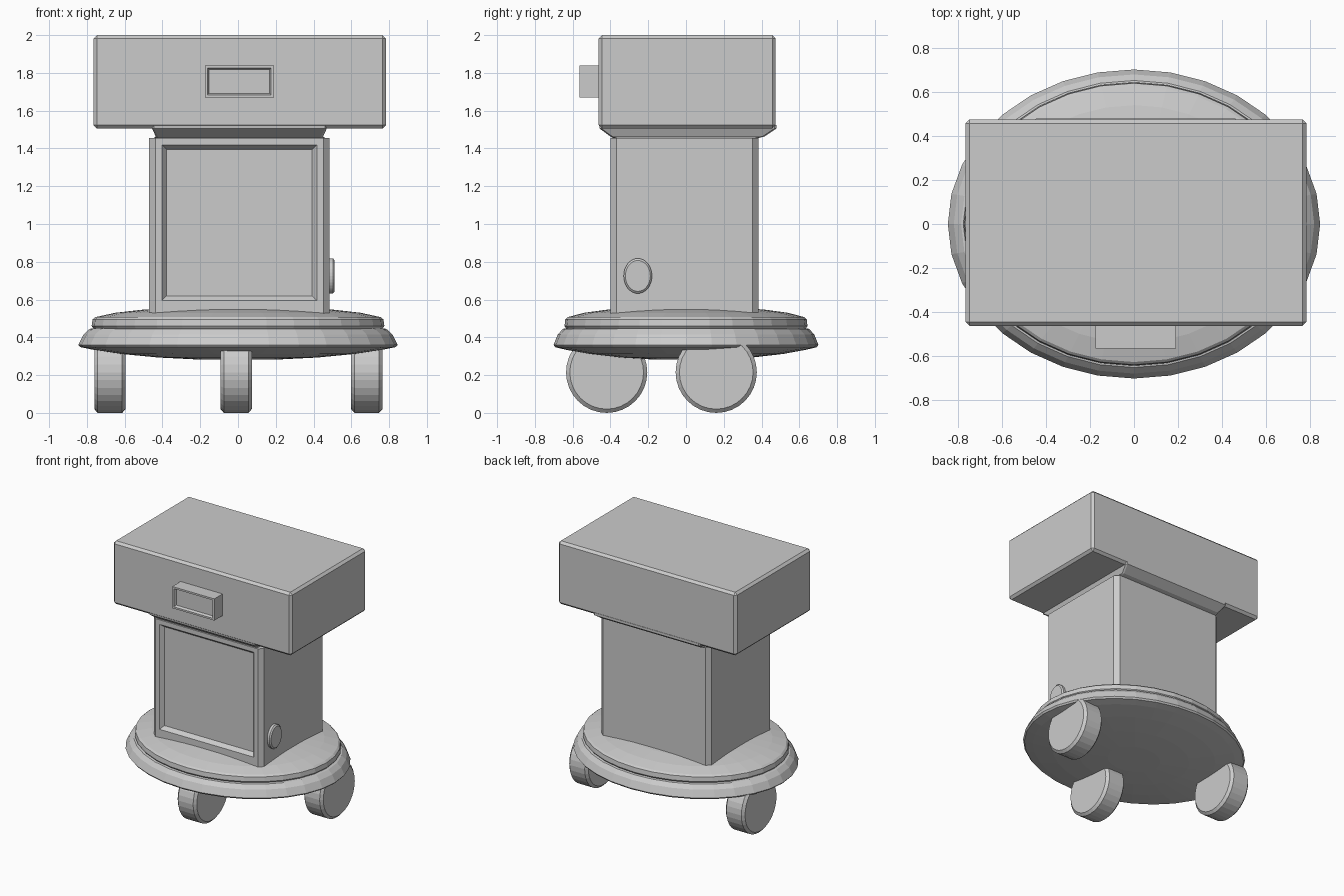
import bpy, bmesh, math

if "Cube" in bpy.data.objects:
    bpy.data.objects.remove(bpy.data.objects["Cube"])

grey = bpy.data.materials.new("plain grey")
grey.diffuse_color = (0.6, 0.6, 0.6, 1)
grey.use_nodes = True
grey.node_tree.nodes["Principled BSDF"].inputs["Base Color"].default_value = grey.diffuse_color


def finish(name, bm):
    bmesh.ops.recalc_face_normals(bm, faces=bm.faces[:])
    me = bpy.data.meshes.new(name)
    bm.to_mesh(me)
    bm.free()
    me.materials.append(grey)
    ob = bpy.data.objects.new(name, me)
    bpy.context.collection.objects.link(ob)
    return ob


def loft(rings):
    """Skin a list of equal-length point rings and cap both ends."""
    bm = bmesh.new()
    rows = [[bm.verts.new(p) for p in r] for r in rings]
    n = len(rows[0])
    for a, b in zip(rows, rows[1:]):
        for i in range(n):
            j = (i + 1) % n
            bm.faces.new((a[i], a[j], b[j], b[i]))
    bm.faces.new(rows[0][::-1])
    bm.faces.new(rows[-1])
    bmesh.ops.recalc_face_normals(bm, faces=bm.faces[:])
    return bm


def cut_rect(x0, x1, y0, y1, c, z):
    """Rectangle ring with chamfered corners."""
    return [(x0 + c, y0, z), (x1 - c, y0, z), (x1, y0 + c, z), (x1, y1 - c, z),
            (x1 - c, y1, z), (x0 + c, y1, z), (x0, y1 - c, z), (x0, y0 + c, z)]


def ellipse(rx, ry, z, n=32):
    return [(rx * math.cos(2 * math.pi * i / n), ry * math.sin(2 * math.pi * i / n), z)
            for i in range(n)]


def recess_front(bm, steps):
    """Inset the largest front-facing face by (thickness, depth) steps."""
    f = max((f for f in bm.faces if f.normal.y < -0.99), key=lambda f: f.calc_area())
    for t, d in steps:
        bmesh.ops.inset_region(bm, faces=[f], thickness=t, depth=d, use_even_offset=True)


# domed oval base in two tiers
tiers = [(0.2, 0.282), (0.42, 0.293), (0.62, 0.312), (0.77, 0.335), (0.835, 0.348),
         (0.845, 0.36), (0.818, 0.415), (0.785, 0.445), (0.765, 0.448), (0.775, 0.46),
         (0.77, 0.495), (0.755, 0.507), (0.65, 0.53), (0.5, 0.547), (0.25, 0.56)]
finish("base", loft([ellipse(r, r * 0.83, z) for r, z in tiers]))

# column with recessed front panel
bm = loft([cut_rect(-0.47, 0.485, -0.40, 0.385, 0.032, z) for z in (0.45, 0.56, 1.455)])
recess_front(bm, [(0.036, 0), (0.012, -0.015), (0.012, -0.015)])
finish("column", bm)

# neck flaring out to the head
finish("neck", loft([cut_rect(-0.45, 0.465, -0.385, 0.375, 0.03, 1.453),
                     cut_rect(-0.435, 0.45, -0.40, 0.415, 0.01, 1.463),
                     cut_rect(-0.455, 0.47, -0.457, 0.478, 0.01, 1.485 + 0.02),
                     cut_rect(-0.455, 0.47, -0.46, 0.478, 0.01, 1.525)]))

# head block with chamfered edges
bm = loft([[(-0.765, -0.462, z), (0.783, -0.462, z), (0.783, 0.475, z), (-0.765, 0.475, z)]
           for z in (1.505, 2.0)])
bmesh.ops.bevel(bm, geom=bm.edges[:], offset=0.018, segments=1, affect='EDGES')
finish("head", bm)

# front handle with recessed face
bm = loft([[(-0.175, -0.565, z), (0.19, -0.565, z), (0.19, -0.44, z), (-0.175, -0.44, z)]
           for z in (1.67, 1.84)])
recess_front(bm, [(0.014, 0.0), (0.008, -0.02)])
finish("handle", bm)

# side knob
finish("knob", loft([[(x, -0.255 + 0.075 * s * math.cos(a), 0.725 + 0.093 * s * math.sin(a))
                      for a in [2 * math.pi * i / 32 for i in range(32)]]
                     for x, s in ((0.47, 1), (0.503, 1), (0.512, 0.88))]))

# three wheels
for name, cx, cy in (("left_wheel", -0.678, 0.16), ("front_wheel", -0.01, -0.42),
                     ("right_wheel", 0.682, 0.16)):
    finish(name, loft([[(cx + dx, cy + r * math.cos(a), 0.215 + r * math.sin(a))
                        for a in [2 * math.pi * i / 32 for i in range(32)]]
                       for dx, r in ((-0.083, 0.195), (-0.065, 0.215),
                                     (0.065, 0.215), (0.083, 0.195))]))
